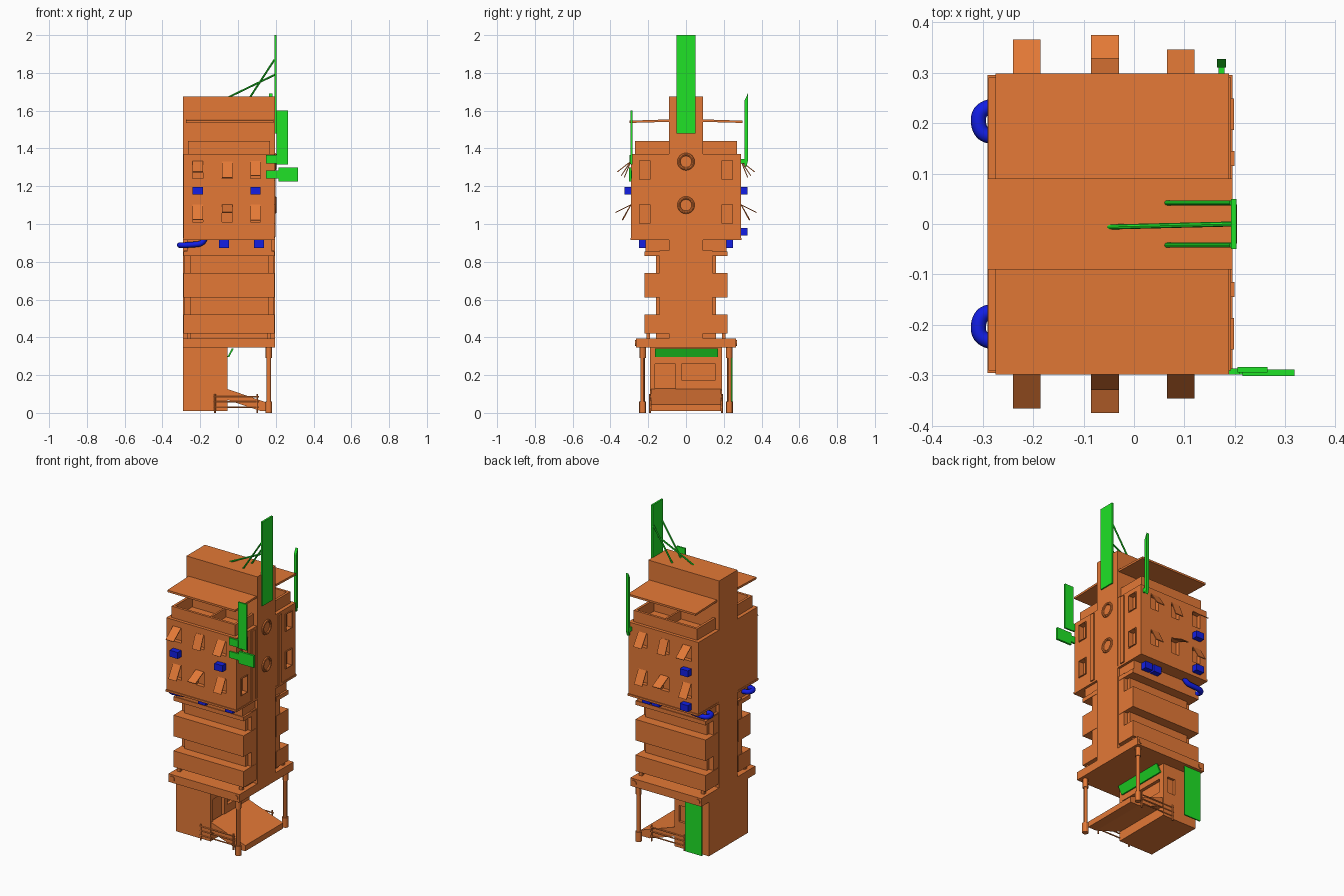
import bpy, bmesh, math
from mathutils import Vector, Matrix

if "Cube" in bpy.data.objects:
    bpy.data.objects.remove(bpy.data.objects["Cube"])


def mat(name, rgb):
    m = bpy.data.materials.new(name)
    m.diffuse_color = (*rgb, 1)
    m.use_nodes = True
    m.node_tree.nodes["Principled BSDF"].inputs["Base Color"].default_value = m.diffuse_color
    return m


ORANGE = mat("orange", (0.77, 0.19, 0.037))
GREEN = mat("green", (0.014, 0.76, 0.02))
BLUE = mat("blue", (0.006, 0.013, 0.78))


def finish(name, bm, m):
    bmesh.ops.recalc_face_normals(bm, faces=bm.faces)
    me = bpy.data.meshes.new(name)
    bm.to_mesh(me)
    bm.free()
    ob = bpy.data.objects.new(name, me)
    bpy.context.collection.objects.link(ob)
    me.materials.append(m)
    return ob


def boxes(name, ranges, m=ORANGE):
    """One object from (x0, x1, y0, y1, z0, z1) boxes."""
    bm = bmesh.new()
    for x0, x1, y0, y1, z0, z1 in ranges:
        c = Vector(((x0 + x1) / 2, (y0 + y1) / 2, (z0 + z1) / 2))
        size = (abs(x1 - x0), abs(y1 - y0), abs(z1 - z0))
        bmesh.ops.create_cube(bm, size=1, matrix=Matrix.Translation(c) @ Matrix.Diagonal((*size, 1)))
    return finish(name, bm, m)


def rod(name, a, b, r, m=ORANGE, seg=8):
    a, b = Vector(a), Vector(b)
    d = b - a
    bm = bmesh.new()
    M = Matrix.Translation((a + b) / 2) @ d.to_track_quat('Z', 'Y').to_matrix().to_4x4()
    bmesh.ops.create_cone(bm, cap_ends=True, segments=seg, radius1=r, radius2=r, depth=d.length, matrix=M)
    ob = finish(name, bm, m)
    smooth(ob)
    return ob


def smooth(ob):
    bpy.ops.object.select_all(action='DESELECT')
    bpy.context.view_layer.objects.active = ob
    ob.select_set(True)
    bpy.ops.object.shade_smooth_by_angle()


def prism(name, pts, axis, lo, hi, m=ORANGE):
    """Extrude a 2D profile along x or y."""
    put = (lambda p, t: (t, p[0], p[1])) if axis == 'x' else (lambda p, t: (p[0], t, p[1]))
    bm = bmesh.new()
    f = bm.faces.new([bm.verts.new(put(p, lo)) for p in pts])
    ext = bmesh.ops.extrude_face_region(bm, geom=[f])
    vs = [v for v in ext["geom"] if isinstance(v, bmesh.types.BMVert)]
    bmesh.ops.translate(bm, verts=vs, vec=Vector(put((0, 0), hi - lo)))
    return finish(name, bm, m)


def carve(ob, ranges):
    cutter = boxes("cutter", ranges)
    cutter.hide_render = True
    mod = ob.modifiers.new("openings", 'BOOLEAN')
    mod.operation, mod.object, mod.solver = 'DIFFERENCE', cutter, 'EXACT'
    bpy.context.view_layer.objects.active = ob
    bpy.ops.object.modifier_apply(modifier=mod.name)
    bpy.data.objects.remove(cutter)


# Central spine and the platform it stands on
boxes("core_tower", [(-0.29, 0.195, -0.09, 0.09, 0.36, 1.675)])
boxes("platform", [(-0.29, 0.195, -0.265, 0.265, 0.345, 0.395)])

# Entrance block with recessed door and windows, and its sloping ramp
entrance = boxes("entrance_block", [(-0.29, -0.055, -0.19, 0.19, 0.01, 0.345)])
carve(entrance, [(-0.075, -0.03, -0.165, -0.055, 0.10, 0.26), (-0.075, -0.03, -0.025, 0.155, 0.175, 0.26),
                 (-0.14, -0.085, 0.175, 0.21, 0.17, 0.27)])
prism("ramp", [(-0.06, 0.07), (0.12, 0.01), (0.18, 0.01), (0.18, 0.045), (-0.06, 0.128)], 'y', -0.185, 0.185)
prism("entrance_sign", [(-0.057, 0.295), (-0.047, 0.295), (-0.022, 0.342), (-0.032, 0.342)], 'y', -0.165, 0.17, GREEN)
boxes("rear_hanging_sign", [(-0.28, -0.165, 0.238, 0.246, 0.03, 0.345)], GREEN)

# Round portholes on the end of the spine
for z in (1.1, 1.33):
    bpy.ops.mesh.primitive_torus_add(major_segments=24, minor_segments=8, major_radius=0.038, minor_radius=0.008,
                                     location=(0.196, 0, z), rotation=(0, math.pi / 2, 0))
    ring = bpy.context.object
    ring.name = "porthole_ring"
    ring.data.materials.append(ORANGE)
    smooth(ring)

WIN_X = (-0.2125, -0.0575, 0.0925)
ROWS = (1.33, 1.1)
# Opening angle of each shutter, per row
ANGLES = ((52, 22, 34), (30, 63, 28))

for s, side in ((-1, "front"), (1, "back")):
    # Lower storeys: recessed wall with protruding balcony bands
    boxes(side + "_lower_wall", [(-0.255, 0.165, s * 0.08, s * 0.16, 0.39, 0.93),
                                 (-0.285, 0.19, s * 0.08, s * 0.14, 0.42, 0.86)])
    boxes(side + "_balcony_bands", [(-0.288, 0.192, s * 0.1, s * 0.22, z0, z1)
                                    for z0, z1 in ((0.42, 0.52), (0.61, 0.74), (0.83, 0.855))])
    boxes(side + "_neck", [(-0.27, 0.18, s * 0.08, s * 0.215, 0.85, 0.925)])
    boxes(side + "_band_feet", [(x, x + 0.02, s * 0.19, s * 0.21, 0.39, 0.425) for x in (-0.27, 0.155)])
    for x in (-0.265, 0.17):
        rod(side + "_platform_bolt", (x, s * 0.255, 0.37), (x, s * 0.27, 0.37), 0.017, seg=12)

    # Upper apartment block with carved windows
    wing = boxes(side + "_apartment", [(-0.288, 0.192, s * 0.085, s * 0.29, 0.92, 1.37)])
    cuts = [(x - 0.0275, x + 0.0275, s * 0.265, s * 0.33, z - 0.09, z) for x in WIN_X for z in ROWS]
    cuts += [(0.165, 0.22, s * 0.19, s * 0.245, z0, z0 + 0.1) for z0 in (1.235, 1.003)]
    carve(wing, cuts)
    boxes(side + "_apartment_trim", [(-0.29, 0.195, s * 0.08, s * 0.295, 0.915, 0.927),
                                     (0.19, 0.199, s * 0.115, s * 0.145, 0.93, 1.36)])
    frames = []
    for z in (1.235, 1.003):
        frames += [(0.19, 0.198, s * y, s * (y + 0.004), z - 0.004, z + 0.104) for y in (0.186, 0.245)]
        frames += [(0.19, 0.198, s * 0.186, s * 0.249, h, h + 0.004) for h in (z - 0.004, z + 0.1)]
    boxes(side + "_end_window_frames", frames)

    # Tilted top-hung shutters
    for z, angles in zip(ROWS, ANGLES):
        for x, a in zip(WIN_X, angles):
            t = math.radians(a)
            ey, ez = 0.29 + 0.092 * math.sin(t), z - 0.092 * math.cos(t)
            ny, nz = 0.005 * math.cos(t), 0.005 * math.sin(t)
            prism(side + "_shutter", [(s * 0.29, z), (s * ey, ez), (s * (ey + ny), ez + nz), (s * (0.29 + ny), z + nz)],
                  'x', x - 0.0275, x + 0.0275)

    # Roof terrace: open parapet with a divider, and the canopy above it
    boxes(side + "_terrace_parapet", [(-0.265, 0.17, s * 0.255, s * 0.27, 1.365, 1.44),
                                      (-0.265, -0.25, s * 0.085, s * 0.27, 1.365, 1.44),
                                      (0.155, 0.17, s * 0.085, s * 0.27, 1.365, 1.44),
                                      (-0.03, -0.018, s * 0.085, s * 0.26, 1.365, 1.425)])
    prism(side + "_canopy", [(s * 0.085, 1.541), (s * 0.298, 1.535), (s * 0.298, 1.547), (s * 0.085, 1.554)],
          'x', -0.275, 0.188)

    # Air-conditioner boxes and pipe under the apartment block
    top = [(-0.24, -0.185, 1.155, 1.195)]
    top += [(0.065, 0.12, 1.155, 1.195)] if s < 0 else [(-0.24, -0.185, 0.94, 0.98)]
    low = (-0.1, 0.085) if s < 0 else (0.01, 0.073)
    units = [(x0, x1, s * 0.285, s * 0.325, z0, z1) for x0, x1, z0, z1 in top]
    units += [(x, x + 0.052, s * 0.21, s * 0.25, 0.873, 0.92) for x in low]
    boxes(side + "_cooling_units", units, BLUE)
    cu = bpy.data.curves.new(side + "_pipe", 'CURVE')
    cu.dimensions, cu.bevel_depth, cu.bevel_resolution, cu.use_fill_caps = '3D', 0.015, 2, True
    sp = cu.splines.new('NURBS')
    path = [(-0.175, 0.232, 0.925), (-0.185, 0.232, 0.895), (-0.25, 0.235, 0.89), (-0.285, 0.235, 0.888),
            (-0.31, 0.22, 0.888), (-0.307, 0.185, 0.888), (-0.287, 0.172, 0.888), (-0.26, 0.172, 0.888)]
    sp.points.add(len(path) - 1)
    for p, (x, y, z) in zip(sp.points, path):
        p.co = (x, s * y, z, 1)
    sp.use_endpoint_u, sp.order_u, sp.resolution_u = True, 3, 5
    cu.materials.append(BLUE)
    bpy.context.collection.objects.link(bpy.data.objects.new(side + "_pipe", cu))

    # Pillars and ramp railings below the platform
    for z0, z1, r in ((0, 0.06, 0.018), (0.05, 0.3, 0.012), (0.29, 0.35, 0.017)):
        rod(side + "_pillar", (0.163, s * 0.23, z0), (0.163, s * 0.23, z1), r, seg=12)
    for x in (-0.122, 0.102):
        rod(side + "_rail_post", (x, s * 0.19, 0), (x, s * 0.19, 0.1), 0.005)
    for z in (0.03, 0.058, 0.085):
        rod(side + "_rail_bar", (-0.13, s * 0.19, z), (0.11, s * 0.19, z), 0.004)

    # Side struts of the roof sign
    rod("sign_side_strut", (0.063, s * 0.042, 1.67), (0.193, s * 0.042, 1.87), 0.005, GREEN)

# Tall roof sign, its middle strut and the hanging signs
boxes("roof_sign", [(0.192, 0.203, -0.05, 0.05, 1.48, 2.0)], GREEN)
rod("sign_middle_strut", (-0.053, -0.006, 1.67), (0.195, 0, 1.79), 0.005, GREEN)
boxes("tall_front_sign", [(0.205, 0.265, -0.294, -0.284, 1.315, 1.6), (0.148, 0.21, -0.298, -0.286, 1.32, 1.365)], GREEN)
boxes("small_front_sign", [(0.215, 0.318, -0.301, -0.288, 1.225, 1.3), (0.148, 0.22, -0.298, -0.286, 1.242, 1.282)], GREEN)
prism("back_sign", [(0.31, 1.31), (0.318, 1.3), (0.327, 1.33), (0.327, 1.69), (0.31, 1.655)], 'x', 0.165, 0.182, GREEN)
boxes("back_sign_mount", [(0.168, 0.179, 0.285, 0.315, 1.32, 1.345)], GREEN)
